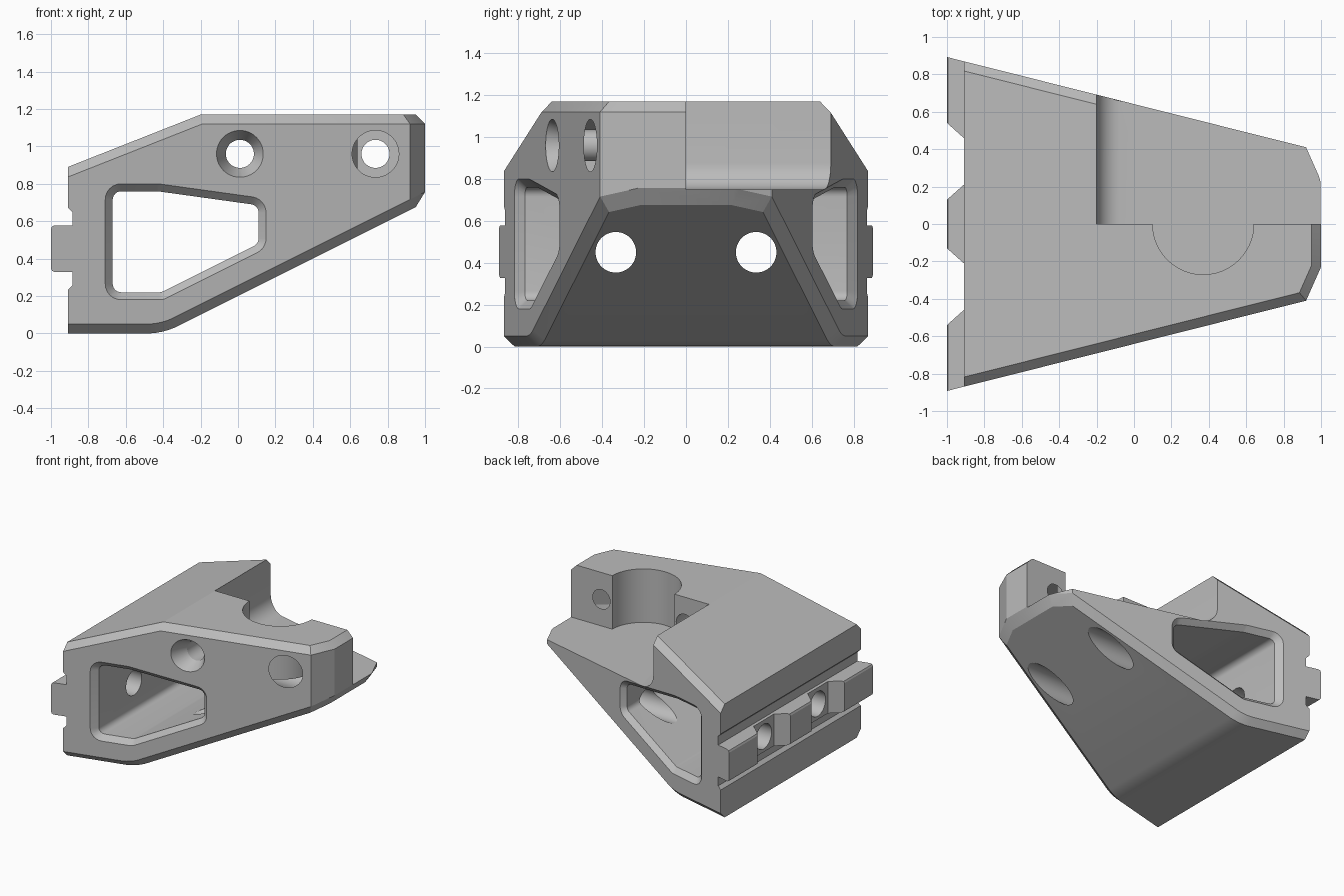
import bpy, bmesh, math
from mathutils import Vector

if "Cube" in bpy.data.objects:
    bpy.data.objects.remove(bpy.data.objects["Cube"], do_unlink=True)

grey = bpy.data.materials.new("plain grey")
grey.use_nodes = True
grey.diffuse_color = (0.5, 0.5, 0.5, 1)
grey.node_tree.nodes["Principled BSDF"].inputs["Base Color"].default_value = (0.5, 0.5, 0.5, 1)


def make_object(name, bm):
    bmesh.ops.recalc_face_normals(bm, faces=bm.faces)
    mesh = bpy.data.meshes.new(name)
    bm.to_mesh(mesh)
    bm.free()
    mesh.materials.append(grey)
    obj = bpy.data.objects.new(name, mesh)
    bpy.context.collection.objects.link(obj)
    return obj


def loft(name, rings):
    """Closed solid through matching rings of points."""
    bm = bmesh.new()
    loops = [[bm.verts.new(p) for p in ring] for ring in rings]
    n = len(loops[0])
    for a, b in zip(loops, loops[1:]):
        for i in range(n):
            j = (i + 1) % n
            bm.faces.new((a[i], a[j], b[j], b[i]))
    bm.faces.new(loops[0])
    bm.faces.new(loops[-1])
    return make_object(name, bm)


def prism(name, points, axis, low, high):
    place = {"x": lambda a, b, t: (t, a, b),
             "y": lambda a, b, t: (a, t, b),
             "z": lambda a, b, t: (a, b, t)}[axis]
    return loft(name, [[place(a, b, t) for a, b in points] for t in (low, high)])


def circle(cx, cy, r, n=48):
    return [(cx + r * math.cos(math.tau * i / n), cy + r * math.sin(math.tau * i / n))
            for i in range(n)]


def rounded(points, r, steps=6):
    """Round the corners of a counter-clockwise convex outline; returns points and normals."""
    out = []
    for i, p in enumerate(points):
        p, prev, nxt = Vector(p), Vector(points[i - 1]), Vector(points[(i + 1) % len(points)])
        d1, d2 = (p - prev).normalized(), (nxt - p).normalized()
        n1, n2 = Vector((d1.y, -d1.x)), Vector((d2.y, -d2.x))
        centre = p - (n1 + n2) * (r / (1 + n1.dot(n2)))
        for k in range(steps + 1):
            n = n1.slerp(n2, k / steps)
            out.append((centre + n * r, n))
    return out


def cut(body, cutter):
    mod = body.modifiers.new("cut", 'BOOLEAN')
    mod.operation, mod.solver, mod.object = 'DIFFERENCE', 'EXACT', cutter
    bpy.context.view_layer.objects.active = body
    bpy.ops.object.modifier_apply(modifier=mod.name)
    bpy.data.objects.remove(cutter, do_unlink=True)


def side_y(x):
    return 0.87 - 0.2514 * (x + 0.91)


# Wedge body: a block trimmed by planes, every rim chamfered where two groups meet
def plane(normal, point):
    n = Vector(normal).normalized()
    return n, n.dot(Vector(point))


rims = [plane((0, 0, 1), (0, 0, 1.17)), plane((-0.28, 0, 0.71), (-0.2, 0, 1.17))]
bend, radius = math.atan(0.5), 0.38
bend_x = -0.4 - radius * math.tan(bend / 2)
for k in range(6):
    a = bend * k / 5
    n = Vector((math.sin(a), 0, -math.cos(a)))
    rims.append(plane(n, Vector((bend_x, 0, radius)) + n * radius))
walls = [plane((1, 0, 0), (1, 0, 0))]
for s in (-1, 1):
    walls.append(plane((0.2514, s, 0), (-0.91, s * 0.87, 0)))
    walls.append(plane((0.18, s * 0.08, 0), (1, s * 0.23, 0)))
chamfers = [(a[0] + b[0], a[1] + b[1] - 0.05) for a in rims for b in walls]

bm = bmesh.new()
bmesh.ops.create_cube(bm, size=4)
bmesh.ops.translate(bm, verts=bm.verts, vec=(1, 0, 0))
for n, d in rims + walls + chamfers:
    length = n.length
    bmesh.ops.bisect_plane(bm, geom=bm.verts[:] + bm.edges[:] + bm.faces[:], dist=1e-5,
                           plane_co=n * (d / length ** 2), plane_no=n, clear_outer=True)
    open_edges = [e for e in bm.edges if e.is_boundary]
    if open_edges:
        bmesh.ops.edgeloop_fill(bm, edges=open_edges)
bmesh.ops.remove_doubles(bm, verts=bm.verts, dist=1e-4)
body = make_object("clamp_bracket", bm)

# Rear rail: everything above and below it is cut back, leaving shallow grooves
half_step = [(-1.2, 1), (-0.91, 1), (-0.91, 0.22), (-0.885, 0.195), (-0.885, 0.125),
             (-0.98, 0.125), (-0.994, 0.119), (-1, 0.105), (-1.2, 0.105)]
for s in (-1, 1):
    cut(body, prism("rail_step", [(x, 0.453 + s * z) for x, z in half_step], "y", -1.5, 1.5))

# Notches in the rail, each with a long bolt hole
for y in (-0.335, 0.335):
    notch = [(-0.91, y - 0.125), (-0.91, y + 0.125), (-1.1, y + 0.294), (-1.1, y - 0.294)]
    cut(body, prism("rail_notch", notch, "z", 0.29, 0.62))
    cut(body, prism("long_hole", circle(y, 0.45, 0.097), "x", -1.2, 1.2))

# Half of the top is open, with a filleted inner corner
seat = [(-0.2, 1.4), (1.2, 1.4), (1.2, 0.75)]
for k in range(9):
    a = math.pi / 2 * k / 8
    seat.append((-0.075 - 0.125 * math.sin(a), 0.875 - 0.125 * math.cos(a)))
cut(body, prism("seat_cutter", seat, "y", 0, 1.5))

# Round tube saddle
cut(body, prism("saddle_cutter", circle(0.37, 0, 0.27, 96), "z", 0.75, 1.4))

# Side window with chamfered rims, right through
window = rounded([(-0.67, 0.22), (-0.41, 0.22), (0.11, 0.48), (0.11, 0.685),
                  (-0.43, 0.76), (-0.67, 0.76)], 0.045)
inner = [p for p, n in window]
outer = [p + n * 0.04 for p, n in window]
rings = [[(p.x, -1.5, p.y) for p in outer],
         [(p.x, -side_y(p.x), p.y) for p in outer],
         [(p.x, 0.04 - side_y(p.x), p.y) for p in inner]]
rings += [[(x, -y, z) for x, y, z in ring] for ring in reversed(rings)]
cut(body, loft("window_cutter", rings))

# Countersunk clamp screw holes
for x in (0.01, 0.735):
    wide, narrow = circle(x, 0.96, 0.125), circle(x, 0.96, 0.075)
    cut(body, loft("screw_hole", [
        [(a, -1.5, b) for a, b in wide],
        [(a, -side_y(a), b) for a, b in wide],
        [(a, 0.1 - side_y(x), b) for a, b in narrow],
        [(a, 0.2, b) for a, b in narrow]]))

bpy.ops.object.select_all(action='DESELECT')
body.select_set(True)
bpy.context.view_layer.objects.active = body
bpy.ops.object.shade_smooth_by_angle(angle=math.radians(20))
